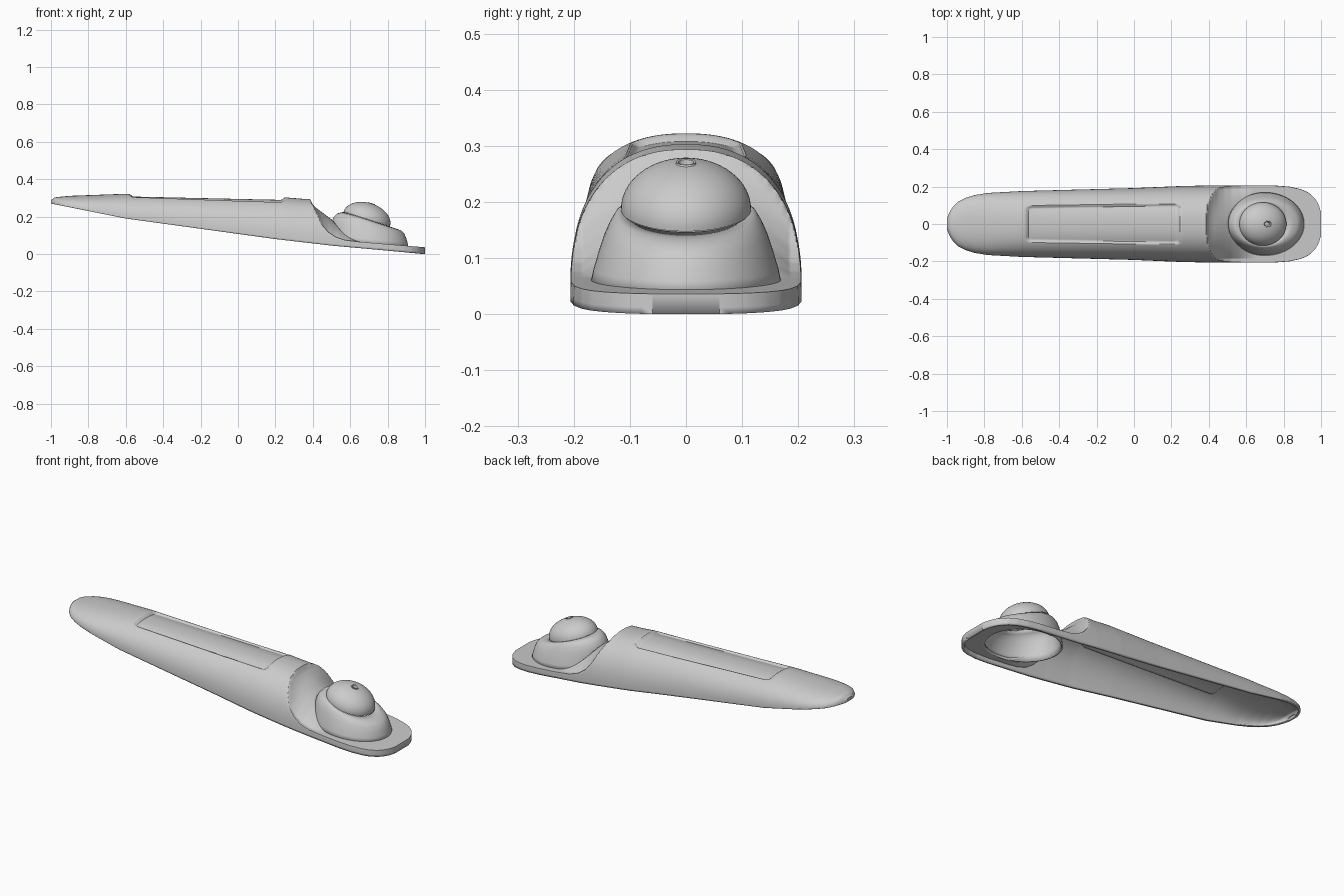
import bpy, bmesh
from math import sin, cos, pi, sqrt, radians

if "Cube" in bpy.data.objects:
    bpy.data.objects.remove(bpy.data.objects["Cube"])


def lerp(pts, x):
    """Piecewise interpolation through (x, value) points."""
    if x <= pts[0][0]:
        return pts[0][1]
    for (a, va), (b, vb) in zip(pts, pts[1:]):
        if x <= b:
            return va + (vb - va) * (x - a) / (b - a)
    return pts[-1][1]


def finish(name, bm, thick):
    bmesh.ops.remove_doubles(bm, verts=bm.verts, dist=1e-5)
    me = bpy.data.meshes.new(name)
    bm.to_mesh(me)
    bm.free()
    ob = bpy.data.objects.new(name, me)
    bpy.context.collection.objects.link(ob)
    bpy.ops.object.select_all(action='DESELECT')
    ob.select_set(True)
    bpy.context.view_layer.objects.active = ob
    if thick:
        m = ob.modifiers.new("wall", 'SOLIDIFY')
        m.thickness = thick
        m.offset = -1
    bpy.ops.object.shade_smooth_by_angle(angle=radians(35))
    return ob


# handle outline: half width, lower rim, crown
WIDTH = [(-1, .03), (-.985, .065), (-.97, .09), (-.94, .12), (-.9, .14), (-.85, .155), (-.78, .166),
         (-.6, .176), (0, .192), (.25, .203), (.4, .206), (.75, .206), (.83, .2), (.89, .187),
         (.93, .17), (.96, .145), (.98, .118), (.992, .09), (1, .06)]
RIM = [(-1, .27), (-.6, .19), (.2, .08), (.5, .045), (1, 0)]
CROWN = [(-1, .288), (-.98, .303), (-.9, .311), (-.6, .322), (.25, .303), (.36, .294), (1, .28)]
# scoop profile at the sides and along the centre
SIDE = [(.385, .295), (.4, .255), (.42, .21), (.45, .155), (.48, .12), (.52, .092), (.57, .075),
        (.65, .065), (1, .036)]
MIDDLE = [(.385, .295), (.4, .265), (.42, .245), (.5, .185), (.56, .14), (.65, .065), (1, .036)]


def recess(x, y):
    """Depth of the rounded rectangular grip panel."""
    hw = .1 + .012 * (x + .58) / .83
    r = .03
    dx = abs(x + .165) - (.415 - r)
    dy = abs(y) - (hw - r)
    d = sqrt(max(dx, 0) ** 2 + max(dy, 0) ** 2) + min(max(dx, dy), 0) - r
    k = min(max(-d / .018, 0), 1)
    return .014 * k * k * (3 - 2 * k)


# body shell
xs = [-1 + 2 * i / 220 for i in range(221)]
xs += [-.995, -.985, .985, .995, .386, .403]
xs = sorted(set(xs))
N = 112
bm = bmesh.new()
rows = []
for k, x in enumerate([-1] + xs + [1]):
    cap = k == 0 or k == len(xs) + 1
    w, b, t = lerp(WIDTH, x), lerp(RIM, x), lerp(CROWN, x)
    row = []
    for j in range(N + 1):
        a = pi * j / N
        c, s = cos(a), max(sin(a), 0)
        y = w * (abs(c) ** .86) * (1 if c > 0 else -1)
        z = b + (t - b) * s ** .88
        if x > .385:
            f = max(0, 1 - (y / .185) ** 2)
            z = min(z, lerp(SIDE, x) * (1 - f) + lerp(MIDDLE, x) * f)
        z -= recess(x, y)
        row.append(bm.verts.new((x, y, b if cap else z)))
    rows.append(row)
for r, q in zip(rows, rows[1:]):
    for j in range(N):
        bm.faces.new((r[j], r[j + 1], q[j + 1], q[j]))
# oval opening under the dome
HX, RX, RY = .70, .195, .158


def oval(p):
    return sqrt(((p.x - HX) / RX) ** 2 + (p.y / RY) ** 2)


gone = [f for f in bm.faces if oval(f.calc_center_median()) < 1]
bmesh.ops.delete(bm, geom=gone, context='FACES')
for v in bm.verts:
    if v.is_boundary and .8 < oval(v.co) < 1.2 and abs(v.co.y) < .18:
        e = oval(v.co)
        v.co.x = HX + (v.co.x - HX) / e
        v.co.y /= e
finish("handle_shell", bm, .013)


def loft(name, rings, thick, close=False, n=72):
    """Skin tilted oval rings: centre x, centre z, x radius, y radius, slope."""
    bm = bmesh.new()
    loops = []
    for cx, cz, rx, ry, sl in rings:
        loops.append([bm.verts.new((cx + rx * cos(2 * pi * i / n), ry * sin(2 * pi * i / n),
                                    cz - sl * rx * cos(2 * pi * i / n))) for i in range(n)])
    for r, q in zip(loops, loops[1:]):
        for i in range(n):
            bm.faces.new((r[i], r[(i + 1) % n], q[(i + 1) % n], q[i]))
    if close:
        bm.faces.new(loops[-1])
    return finish(name, bm, thick)


# lower dome
loft("lower_dome", [(.70, .052, .212, .171, .08), (.70, .08, .207, .165, .1),
                    (.698, .11, .202, .156, .13), (.695, .14, .194, .146, .16),
                    (.692, .162, .18, .136, .2), (.69, .176, .158, .127, .26),
                    (.689, .186, .124, .115, .32)], .01)

# upper dome with a small dimple at its crown
rings = []
for i in range(17):
    a = radians(81) * i / 16
    h = .087 * sin(a)
    rings.append((.688 + .31 * h, .187 + .95 * h, .124 * cos(a), .116 * cos(a), .32))
cx, cz = rings[-1][0], rings[-1][1]
rings += [(cx, cz + .003, .018, .018, .32), (cx, cz + .002, .014, .014, .32),
          (cx - .003, cz - .012, .011, .011, .32)]
loft("upper_dome", rings, 0, True)
